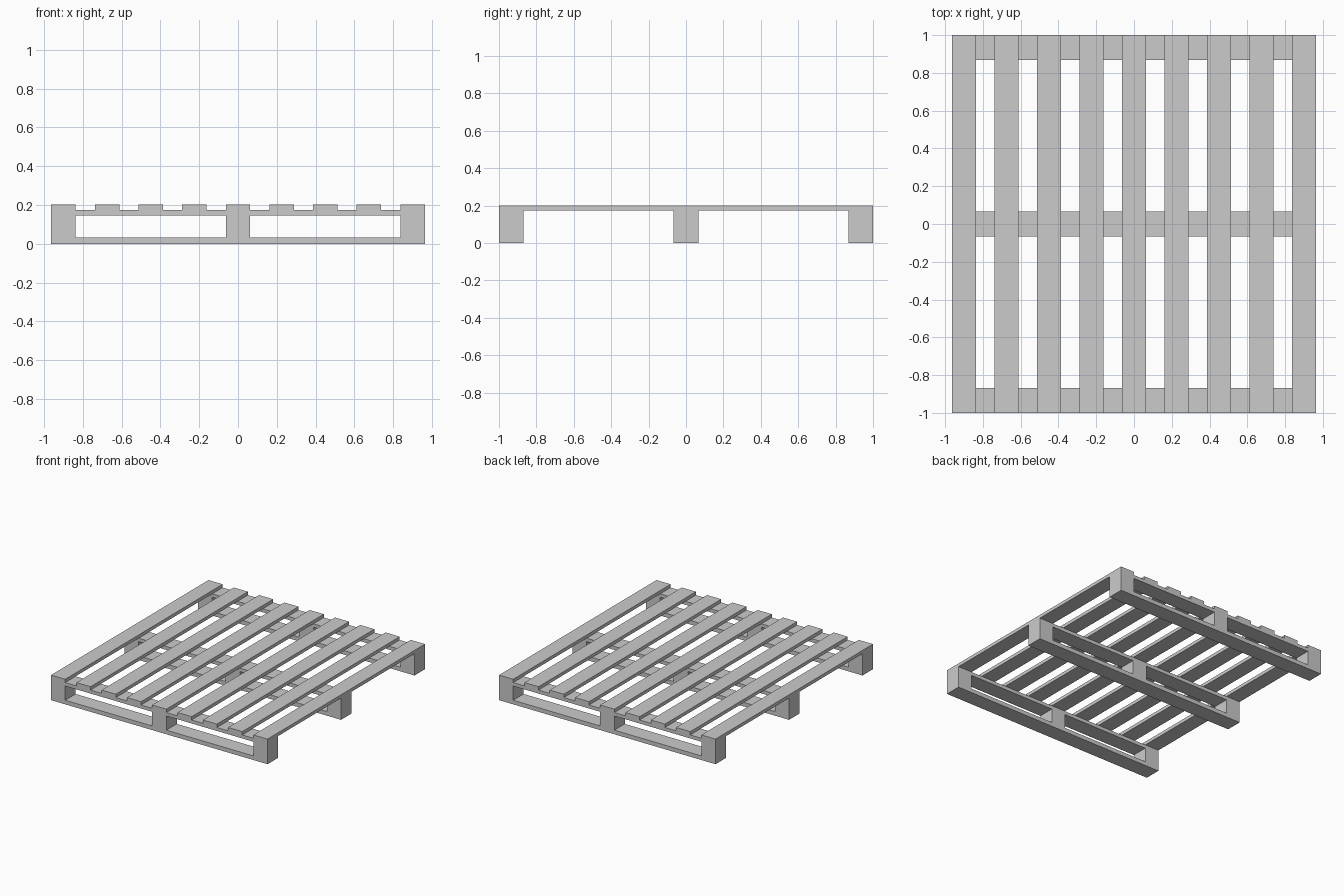
import bpy, bmesh
from mathutils import Matrix, Vector

if "Cube" in bpy.data.objects:
    bpy.data.objects.remove(bpy.data.objects["Cube"])

W, L = 1.926, 2.0           # overall width (x) and length (y)
BOARD = 0.126               # slat width
RUN = 0.132                 # runner width
Z = [0, 0.033, 0.147, 0.175, 0.202]   # layer heights


def box(name, x, y, sx, sy, z0, z1):
    bm = bmesh.new()
    bmesh.ops.create_cube(bm, size=1, matrix=Matrix.Translation((x, y, (z0 + z1) / 2))
                          @ Matrix.Diagonal(Vector((sx, sy, z1 - z0, 1))))
    mesh = bpy.data.meshes.new(name)
    bm.to_mesh(mesh)
    bm.free()
    ob = bpy.data.objects.new(name, mesh)
    bpy.context.collection.objects.link(ob)
    return ob


# Three runners: bottom board, three spacer blocks, cross board
for row, side in (("front", -1), ("middle", 0), ("back", 1)):
    y = side * (L - RUN) / 2
    box(row + "_bottom_board", 0, y, W, RUN, Z[0], Z[1])
    box(row + "_cross_board", 0, y, W, RUN, Z[2], Z[3])
    for col, s in (("left", -1), ("centre", 0), ("right", 1)):
        box(f"{row}_{col}_block", s * (W - BOARD) / 2, y, BOARD, RUN, Z[1], Z[2])

# Nine deck slats
for i in range(9):
    x = (i - 4) * (W - BOARD) / 8
    box(f"deck_slat_{i + 1}", x, 0, BOARD, L, Z[3], Z[4])
